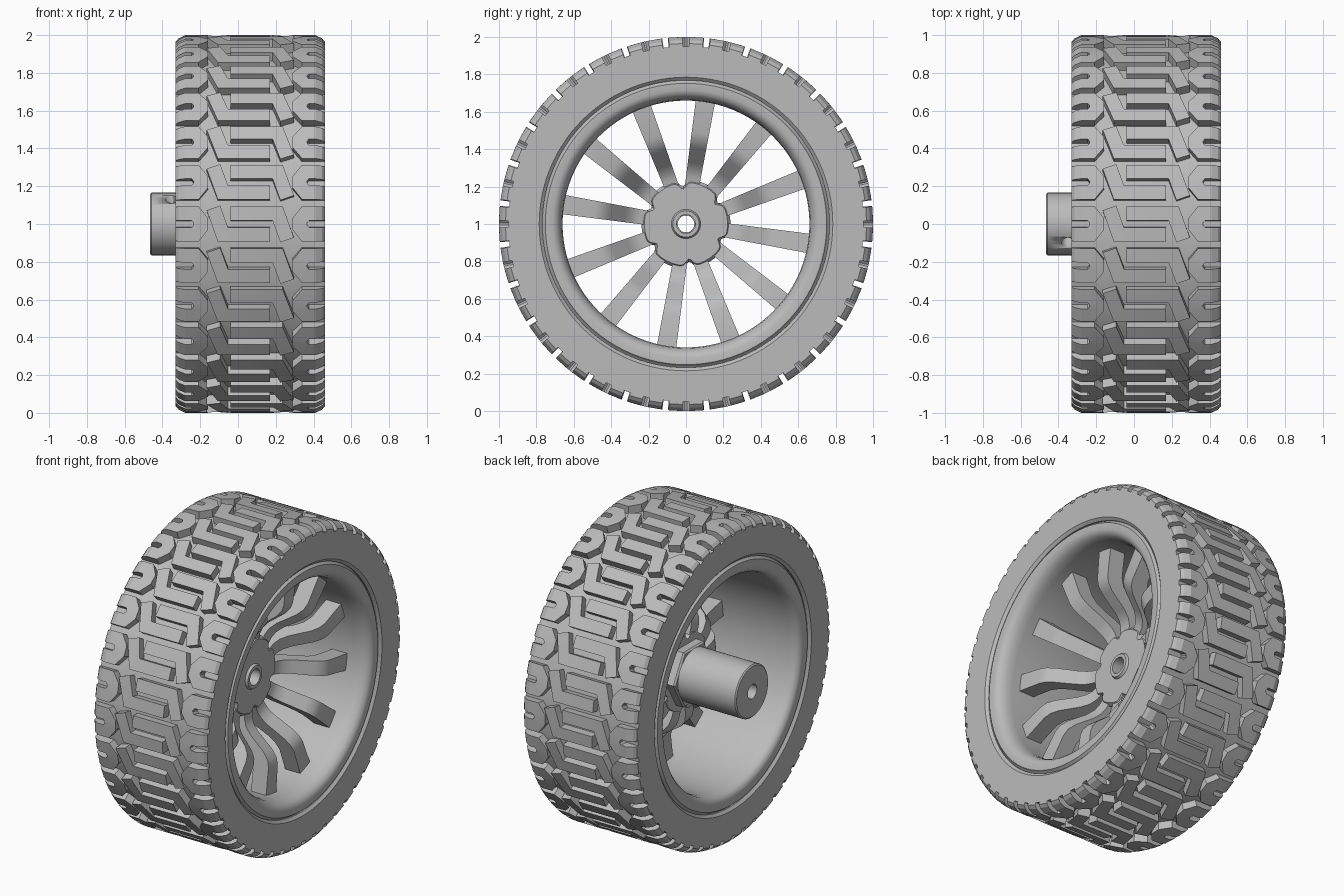
import bpy, bmesh, math
from mathutils import Vector

if "Cube" in bpy.data.objects:
    bpy.data.objects.remove(bpy.data.objects["Cube"])

grey = bpy.data.materials.new("light_grey")
grey.use_nodes = True
grey.diffuse_color = (0.5, 0.5, 0.5, 1)
grey.node_tree.nodes["Principled BSDF"].inputs["Base Color"].default_value = (0.5, 0.5, 0.5, 1)


def finish(name, bm, angle=35):
    bmesh.ops.recalc_face_normals(bm, faces=bm.faces)
    mesh = bpy.data.meshes.new(name)
    bm.to_mesh(mesh)
    bm.free()
    mesh.materials.append(grey)
    ob = bpy.data.objects.new(name, mesh)
    bpy.context.collection.objects.link(ob)
    bpy.ops.object.select_all(action='DESELECT')
    ob.select_set(True)
    bpy.context.view_layer.objects.active = ob
    if angle:
        bpy.ops.object.shade_smooth_by_angle(angle=math.radians(angle))
    return ob


def around(x, r, a):
    """Point at radius r and angle a about the axle; angle 0 is +y."""
    return Vector((x, r * math.cos(a), 1 + r * math.sin(a)))


def bridge(bm, rings, closed=True):
    n = len(rings)
    for i in range(n if closed else n - 1):
        a, b = rings[i], rings[(i + 1) % n]
        for j in range(len(a)):
            k = (j + 1) % len(a)
            bm.faces.new((a[j], a[k], b[k], b[j]))


def lathe(name, profile, segments, shape=None, angle=35):
    """Spin a closed (x, r) profile about the axle."""
    bm = bmesh.new()
    rings = []
    for i in range(segments):
        a = math.tau * i / segments
        rings.append([bm.verts.new(around(x, shape(r, a) if shape else r, a))
                      for x, r in profile])
    bridge(bm, rings)
    return finish(name, bm, angle)


# Tyre body and rim
LEFT, RIGHT = -0.33, 0.46
MID, HALF = (LEFT + RIGHT) / 2, (RIGHT - LEFT) / 2
TILES = 28
lathe("tyre_body", [(LEFT, 0.95), (RIGHT, 0.95), (RIGHT, 0.785), (0.445, 0.768),
                    (-0.315, 0.768), (LEFT, 0.785)], TILES * 4)
lathe("rim", [(0.435, 0.77), (0.44, 0.762), (0.455, 0.752), (0.455, 0.715),
              (0.448, 0.695), (0.43, 0.678), (0.40, 0.665), (0.36, 0.66),
              (-0.26, 0.665), (-0.30, 0.672), (-0.32, 0.69), (-0.325, 0.71),
              (-0.325, 0.752), (-0.31, 0.762), (-0.305, 0.77)], 96)


# Tread: raised bars following paths on the unrolled tyre
def top_radius(u):
    t = max(0, (abs(u) - 0.345) / (HALF - 0.345))
    return 1 - 0.035 * t * t


def add_bar(bm, path, width, turn):
    pts = [Vector(p) for p in path]
    dirs = [(b - a).normalized() for a, b in zip(pts, pts[1:])]
    rings = []
    for i, p in enumerate(pts):
        before, after = dirs[max(i - 1, 0)], dirs[min(i, len(dirs) - 1)]
        side = Vector((-before.y - after.y, before.x + after.x)).normalized()
        side *= width / 2 / side.dot(Vector((-after.y, after.x)))
        ring = []
        for q, top in ((p + side, 1), (p - side, 1), (p - side, 0), (p + side, 0)):
            r = top_radius(q.x) if top else 0.94
            # angle pi is the front of the wheel, with z rising as v rises
            ring.append(bm.verts.new(around(MID + q.x, r, math.pi - q.y - turn)))
        rings.append(ring)
    bridge(bm, rings, closed=False)
    bm.faces.new(rings[0])
    bm.faces.new(rings[-1][::-1])


arm = [(HALF, 0.056), (0.38, 0.056), (0.345, 0.056), (0.292, 0.056)]
clasp = arm + [(0.262, 0.018), (0.262, -0.018)] + [(u, -v) for u, v in reversed(arm)]
hook = [(-0.195, 0.085), (-0.145, -0.056), (0.0, -0.056), (0.105, -0.056)]
bm = bmesh.new()
for i in range(TILES):
    turn = math.tau * i / TILES
    for sign in (1, -1):
        add_bar(bm, [(sign * u, sign * v) for u, v in clasp], 0.076, turn)
        add_bar(bm, [(sign * u, sign * v) for u, v in hook], 0.076, turn)
finish("tread_blocks", bm, 20)


# Hub plate with six scallops between the spoke pairs
def scallop(r, a):
    if r < 0.2:
        return r
    return r - 0.035 * max(0, math.cos(6 * (a - math.radians(35)))) ** 4


lathe("hub_plate", [(0.0, 0.05), (0.0, 0.238), (0.085, 0.238), (0.105, 0.222),
                    (0.105, 0.078), (0.12, 0.07), (0.12, 0.05)], 96, scallop)
lathe("hex_collar", [(-0.06, 0.05), (-0.06, 0.19), (-0.05, 0.2), (0.01, 0.2),
                     (0.01, 0.05)], 6, angle=0)

# Axle sleeve with a set screw hole
sleeve = lathe("axle_sleeve", [(-0.465, 0.045), (-0.465, 0.158), (-0.458, 0.166),
                               (-0.05, 0.166), (-0.05, 0.045)], 48)
hole_angle = math.radians(127)
bm = bmesh.new()
bmesh.ops.create_cone(bm, cap_ends=True, segments=20, radius1=0.032, radius2=0.032, depth=0.2)
out = around(0, 1, hole_angle) - Vector((0, 0, 1))
bm.transform(out.to_track_quat('Z', 'Y').to_matrix().to_4x4())
bmesh.ops.translate(bm, verts=bm.verts, vec=around(-0.35, 0.14, hole_angle))
cutter = finish("screw_hole_cutter", bm)
cutter.hide_render = True
cut = sleeve.modifiers.new("screw_hole", 'BOOLEAN')
cut.operation = 'DIFFERENCE'
cut.object = cutter
bpy.context.view_layer.objects.active = sleeve
bpy.ops.object.modifier_apply(modifier=cut.name)
bpy.data.objects.remove(cutter)

# Twelve cranked spokes, as (radius, x) side outlines given a tapering width
front = [(0.16, 0.095), (0.25, 0.10), (0.29, 0.115), (0.33, 0.15), (0.41, 0.255),
         (0.45, 0.288), (0.49, 0.30), (0.675, 0.305)]
back = [(0.675, 0.20), (0.51, 0.195), (0.46, 0.175), (0.42, 0.135), (0.36, 0.045),
        (0.32, 0.015), (0.27, 0.005), (0.16, 0.005)]
for i in range(12):
    a = math.radians(21 + 30 * i)
    tangent = Vector((0, -math.sin(a), math.cos(a)))
    bm = bmesh.new()
    sides = []
    for sign in (-1, 1):
        sides.append([bm.verts.new(around(x, r, a) + tangent * sign * (0.032 + 0.03 * r))
                      for r, x in front + back])
        bm.faces.new(sides[-1])
    bridge(bm, sides, closed=False)
    finish(f"spoke_{i + 1:02d}", bm, 40)
